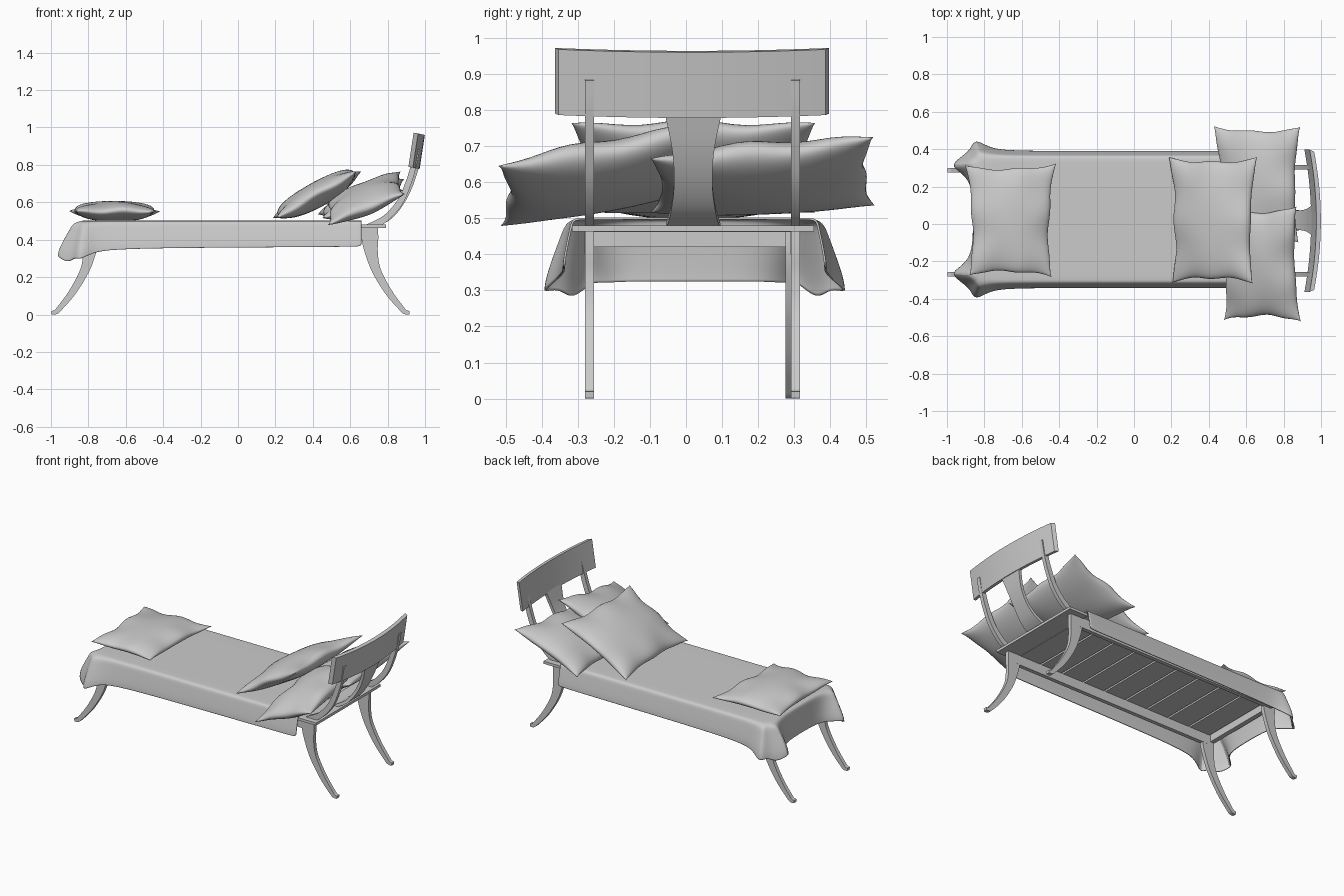
import bpy, bmesh, math
from mathutils import Vector

if "Cube" in bpy.data.objects:
    bpy.data.objects.remove(bpy.data.objects["Cube"])

CY = 0.017  # centre line of the bed frame


def finish(name, verts, faces, angle=40, weld=False):
    me = bpy.data.meshes.new(name)
    bm = bmesh.new()
    vs = [bm.verts.new(v) for v in verts]
    for f in faces:
        bm.faces.new([vs[i] for i in f])
    if weld:
        bmesh.ops.remove_doubles(bm, verts=bm.verts, dist=1e-5)
    bmesh.ops.recalc_face_normals(bm, faces=bm.faces)
    bm.to_mesh(me)
    bm.free()
    ob = bpy.data.objects.new(name, me)
    bpy.context.collection.objects.link(ob)
    bpy.ops.object.select_all(action='DESELECT')
    bpy.context.view_layer.objects.active = ob
    ob.select_set(True)
    bpy.ops.object.shade_smooth_by_angle(angle=math.radians(angle))
    return ob


def box(name, x0, x1, y0, y1, z0, z1):
    v = [(x, y, z) for x in (x0, x1) for y in (y0, y1) for z in (z0, z1)]
    f = [(0, 1, 3, 2), (4, 6, 7, 5), (0, 4, 5, 1), (2, 3, 7, 6), (0, 2, 6, 4), (1, 5, 7, 3)]
    return finish(name, v, f)


def spline(pts, n=5):
    """Catmull-Rom samples through the points."""
    p = [Vector(q) for q in pts]
    p = [2 * p[0] - p[1]] + p + [2 * p[-1] - p[-2]]
    out = []
    for i in range(1, len(p) - 2):
        a, b, c, d = p[i - 1:i + 3]
        for k in range(n):
            t = k / n
            out.append(0.5 * (2 * b + (c - a) * t + (2 * a - 5 * b + 4 * c - d) * t * t
                              + (3 * b - a - 3 * c + d) * t ** 3))
    return out + [p[-2]]


def strip(name, pts, y, flip=False):
    """Bent bar: pts are (x, z, half thickness, half width in y)."""
    s = spline([Vector(q) for q in pts])
    verts, faces = [], []
    for i, q in enumerate(s):
        a, b = s[max(i - 1, 0)], s[min(i + 1, len(s) - 1)]
        d = Vector((b[0] - a[0], b[1] - a[1])).normalized()
        for st, sy in ((1, 1), (1, -1), (-1, -1), (-1, 1)):
            x = q[0] - d.y * q[2] * st
            verts.append((-x - 0.08 if flip else x, y + sy * q[3], q[1] + d.x * q[2] * st))
    for i in range(len(s) - 1):
        for k in range(4):
            j = (k + 1) % 4
            faces.append((4 * i + k, 4 * i + j, 4 * i + 4 + j, 4 * i + 4 + k))
    e = 4 * (len(s) - 1)
    faces += [(0, 1, 2, 3), (e, e + 1, e + 2, e + 3)]
    return finish(name, verts, faces)


# Sabre legs
W = 0.0125
leg = [(0.705, 0.465, 0.044, W), (0.706, 0.40, 0.044, W), (0.714, 0.33, 0.034, W),
       (0.74, 0.235, 0.024, W), (0.805, 0.12, 0.019, W), (0.875, 0.032, 0.014, W),
       (0.895, 0.013, 0.012, W), (0.917, 0.01, 0.009, W)]
for side, y in (("front", -0.268), ("back", 0.303)):
    strip(side + "_right_leg", leg, y)
    strip(side + "_left_leg", leg, y - (0.015 if y > 0 else 0), True)
    # Long rails and back posts
    box(side + "_rail", -0.80, 0.70, y - 0.013, y + 0.013, 0.40, 0.468)
    strip(side + "_back_post", [(0.70, 0.465, 0.02, W), (0.79, 0.515, 0.018, W), (0.865, 0.60, 0.017, W),
                                (0.91, 0.70, 0.016, W), (0.94, 0.80, 0.015, W), (0.958, 0.885, 0.013, W)], y)

# End boards and slats
box("right_end_board", 0.655, 0.79, -0.316, 0.355, 0.463, 0.48)
box("left_end_rail", -0.83, -0.80, -0.28, 0.30, 0.42, 0.468)
N = 9
for i in range(N):
    x = -0.80 + i * 1.46 / N
    box("slat_%d" % (i + 1), x + 0.006, x + 1.46 / N - 0.006, -0.268, 0.303, 0.462, 0.476)

# Waisted splat
strip("back_splat", [(0.74, 0.475, 0.01, 0.076), (0.82, 0.525, 0.01, 0.062), (0.88, 0.60, 0.01, 0.053),
                     (0.925, 0.69, 0.01, 0.058), (0.958, 0.79, 0.01, 0.078)], CY + 0.003)

# Curved, tilted top rail
v, f = [], []
M = 20
for i in range(M + 1):
    u = -1 + 2 * i / M
    x = 0.973 - 0.036 * u * u
    for dx, dz in ((-1, -1), (1, -1), (1, 1), (-1, 1)):
        v.append((x + 0.012 * dx + 0.014 * dz, CY + 0.375 * u - 0.005 * u * dx,
                  0.871 + 0.091 * dz + 0.008 * u * u - 0.002 * dx))
    if i:
        a = 4 * i
        f += [(a + k - 4, a + (k + 1) % 4 - 4, a + (k + 1) % 4, a + k) for k in range(4)]
f += [(0, 1, 2, 3), (4 * M, 4 * M + 1, 4 * M + 2, 4 * M + 3)]
finish("top_rail", v, f)

# Bed cover: outline of half the hem (top x, y; hem x, y, z), mirrored about the centre
half = [(0.66, 0.33, 0.66, 0.365, 0.365), (0.62, 0.33, 0.62, 0.366, 0.363), (0.20, 0.33, 0.20, 0.366, 0.36),
        (-0.30, 0.33, -0.30, 0.366, 0.357), (-0.66, 0.33, -0.68, 0.367, 0.35),
        (-0.78, 0.33, -0.78, 0.385, 0.33), (-0.815, 0.325, -0.85, 0.435, 0.29),
        (-0.825, 0.32, -0.875, 0.375, 0.31), (-0.83, 0.315, -0.91, 0.345, 0.27),
        (-0.835, 0.30, -0.985, 0.29, 0.325), (-0.84, 0.28, -0.93, 0.255, 0.32),
        (-0.84, 0.22, -0.875, 0.20, 0.325), (-0.84, 0.10, -0.86, 0.10, 0.325)]
path = [(a, b, c, d, z, 1) for a, b, c, d, z in half]
path += [(a, b, c, d, z, -1) for a, b, c, d, z in reversed(half)]
# ring steps: (outward blend, drop)
rings = [(-0.5, 0.0), (0.0, 0.01), (0.35, 0.07), (0.5, 0.25), (0.75, 0.55), (0.97, 0.85), (1.0, 1.0)]
v, f = [], []
n = len(path)
for t, drop in rings:
    for tx, ty, hx, hy, hz, s in path:
        if t < 0:
            x, y = (tx if tx > 0 else tx * 0.985), ty * 0.92
        else:
            x, y = tx + (hx - tx) * t, ty + (hy - ty) * t
        v.append((x, CY + 0.007 + s * y, 0.502 + (hz - 0.502) * drop))
for r in range(len(rings) - 1):
    for i in range(n - 1):
        a = r * n + i
        f.append((a, a + 1, a + n + 1, a + n))
for i in range(n // 2 - 1):
    f.append((i, i + 1, n - 2 - i, n - 1 - i))
cover = finish("bed_cover", v, f, 60)
m = cover.modifiers.new("smooth", 'SUBSURF')
m.levels = m.render_levels = 2
m = cover.modifiers.new("cloth", 'SOLIDIFY')
m.thickness = 0.006


def pillow(name, c, half_t, phase):
    """Cushion spanning four corners, with pulled-in, slightly wavy edges."""
    c = [Vector(p) for p in c]
    nrm = (c[1] - c[3]).cross(c[2] - c[0]).normalized()
    if nrm.z < 0:
        nrm = -nrm
    G = 28
    verts, faces = [], []
    for s in (1, -1):
        o = len(verts)
        for i in range(G + 1):
            for j in range(G + 1):
                u, w = -math.cos(math.pi * i / G), -math.cos(math.pi * j / G)
                ku, kw = max(1 - u * u, 0), max(1 - w * w, 0)
                wave = 0.022 * math.sin(7 * w + phase) * kw
                uu = u * (1 - 0.12 * kw ** 0.7 + wave)
                ww = w * (1 - 0.09 * ku ** 0.7 + 0.02 * math.sin(6 * u + phase) * ku)
                a, b = (uu + 1) / 2, (ww + 1) / 2
                p = (c[0].lerp(c[1], a)).lerp(c[3].lerp(c[2], a), b)
                h = half_t * (ku * kw) ** 0.48
                h *= 1 + 0.07 * math.sin(6 * w + phase) * u * u + 0.06 * math.sin(5 * u - phase) * w * w
                seam = 0.007 * (math.sin(6 * w + phase) * kw * u * u + math.sin(5 * u + phase) * ku * w * w)
                verts.append(p + nrm * (s * h + seam))
        for i in range(G):
            for j in range(G):
                a = o + i * (G + 1) + j
                faces.append((a, a + 1, a + G + 2, a + G + 1))
    return finish(name, verts, faces, 60, True)


# Cushions
pillow("foot_cushion", [(-0.88, -0.275, 0.553), (-0.44, -0.285, 0.55),
                        (-0.415, 0.325, 0.55), (-0.905, 0.315, 0.553)], 0.056, 0.4)
pillow("front_cushion", [(0.205, -0.315, 0.515), (0.635, -0.32, 0.765),
                         (0.66, 0.36, 0.765), (0.185, 0.36, 0.515)], 0.068, 1.7)
pillow("lower_back_cushion", [(0.45, -0.10, 0.515), (0.88, -0.10, 0.665),
                              (0.89, 0.52, 0.725), (0.425, 0.525, 0.535)], 0.07, 2.6)
pillow("upper_back_cushion", [(0.48, -0.515, 0.478), (0.893, -0.522, 0.645),
                              (0.87, 0.095, 0.765), (0.47, 0.08, 0.59)], 0.07, 3.9)
